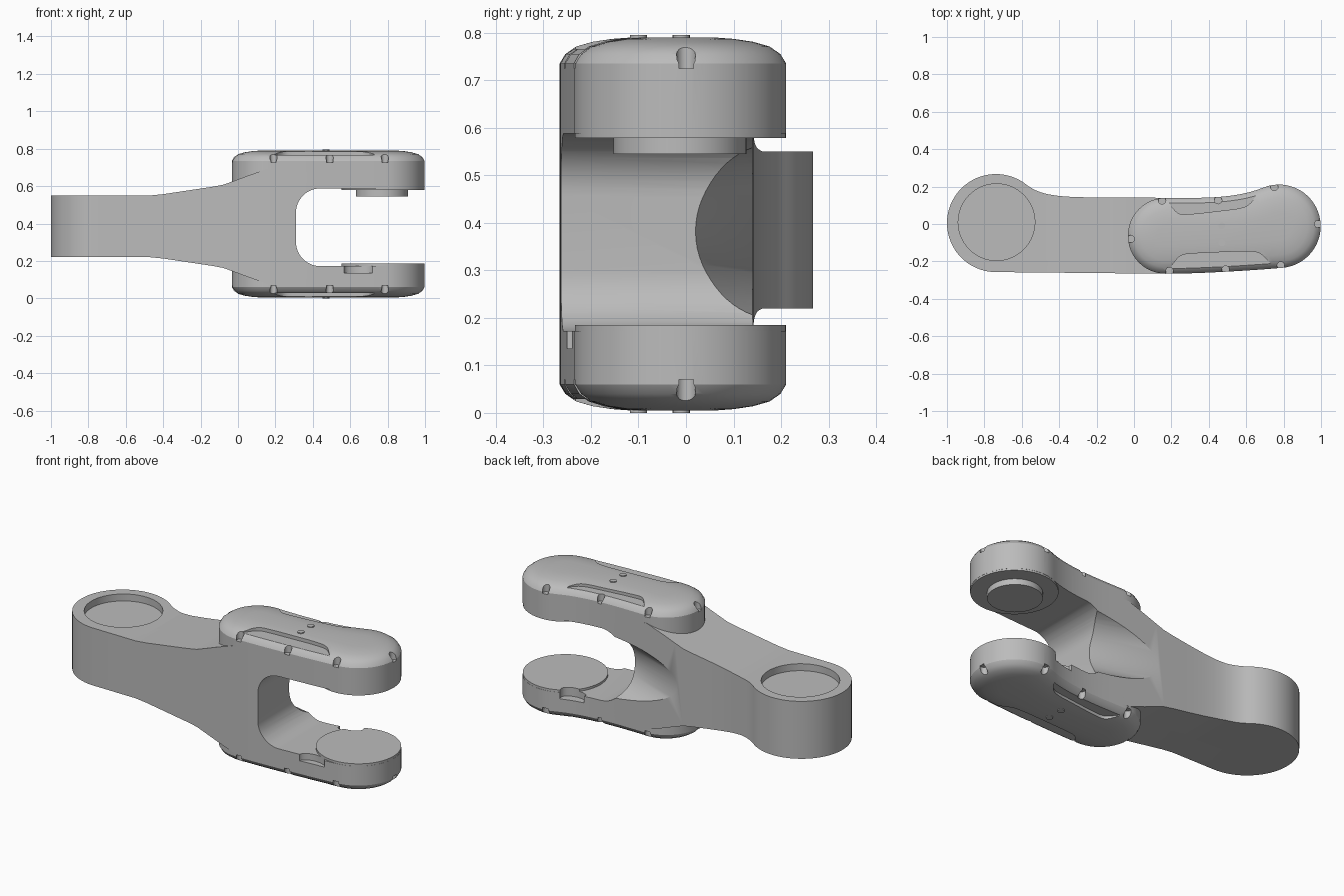
import bpy, bmesh, math
from mathutils import Vector, Matrix
from mathutils.geometry import interpolate_bezier

cube = bpy.data.objects.get("Cube")
if cube:
    bpy.data.objects.remove(cube, do_unlink=True)

grey = bpy.data.materials.new("plain_grey")
grey.use_nodes = True
grey.diffuse_color = (0.5, 0.5, 0.5, 1)
grey.node_tree.nodes["Principled BSDF"].inputs["Base Color"].default_value = (0.5, 0.5, 0.5, 1)


def loft(name, rings):
    """Skin a stack of equal-length closed rings and cap both ends."""
    bm = bmesh.new()
    loops = [[bm.verts.new(p) for p in ring] for ring in rings]
    n = len(loops[0])
    for a, b in zip(loops, loops[1:]):
        for i in range(n):
            j = (i + 1) % n
            bm.faces.new((a[i], a[j], b[j], b[i]))
    bm.faces.new(loops[0][::-1])
    bm.faces.new(loops[-1])
    bmesh.ops.recalc_face_normals(bm, faces=bm.faces)
    mesh = bpy.data.meshes.new(name)
    bm.to_mesh(mesh)
    bm.free()
    mesh.materials.append(grey)
    obj = bpy.data.objects.new(name, mesh)
    bpy.context.collection.objects.link(obj)
    return obj


def prism(name, pts, lo, hi):
    return loft(name, [[(p[0], p[1], z) for p in pts] for z in (lo, hi)])


def side_prism(name, pts, half=0.6):
    return loft(name, [[(p[0], y, p[1]) for p in pts] for y in (-half, half)])


def arc(center, r, start, end, n=24):
    angles = [math.radians(start + (end - start) * i / n) for i in range(n + 1)]
    return [Vector((center[0] + r * math.cos(a), center[1] + r * math.sin(a))) for a in angles]


def disc(name, center, r, lo, hi, n=64, squash=1):
    pts = [(p.x, center[1] + (p.y - center[1]) * squash) for p in arc(center, r, 0, 360, n)[:-1]]
    return prism(name, pts, lo, hi)


def bezier(a, ha, hb, b, n=24):
    return [Vector(p[:2]) for p in interpolate_bezier(*[Vector((*p, 0)) for p in (a, ha, hb, b)], n)]


def boolean(obj, cutters, operation='DIFFERENCE'):
    for cutter in cutters:
        mod = obj.modifiers.new("cut", 'BOOLEAN')
        mod.operation, mod.object, mod.solver = operation, cutter, 'EXACT'
        bpy.context.view_layer.objects.active = obj
        bpy.ops.object.modifier_apply(modifier=mod.name)
        bpy.data.objects.remove(cutter, do_unlink=True)


def flip(obj):
    """Mirror a part from the upper side of the fork to the lower side."""
    obj.data.transform(Matrix.Translation((0, 0, 0.795)) @ Matrix.Scale(-1, 4, (0, 0, 1)))
    obj.data.flip_normals()


# Plan outline of a prong: two round ends joined by soft sides
LEFT, RIGHT = (0.17, -0.063), (0.775, -0.012)


def prong_parts(d=0):
    left = arc(LEFT, 0.203 - d, 90, 270)
    right = arc(RIGHT, 0.223 - d, -85, 112, 30)
    s, e = math.radians(-85), math.radians(112)
    reach = 0.17
    h_low = right[0] + Vector((math.sin(s), -math.cos(s))) * reach
    h_up = right[-1] + Vector((-math.sin(e), math.cos(e))) * reach
    low = bezier(left[-1], left[-1] + Vector((reach, 0)), h_low, right[0])
    up = bezier(right[-1], h_up, left[0] + Vector((reach, 0)), left[0])
    return left, low, right, up


def prong_outline(d=0):
    left, low, right, up = prong_parts(d)
    return left + low[1:-1] + right + up[1:-1]


# Central body with the eye end, shaped in plan and then in side profile
_, low, _, up = prong_parts()
EYE = (-0.738, 0.005)
eye_arc = arc(EYE, 0.262, 52, 270, 48)
neck = bezier((-0.15, 0.142), (-0.4, 0.142), eye_arc[0] + Vector((0.079, -0.062)), eye_arc[0])
plan = eye_arc + [p for p in low if p.x < 0.56] + [p for p in up if p.x < 0.56] + neck[:-1]
body = prism("body", plan, 0, 0.8)
top_line = [(-1.2, 0.55), (-0.47, 0.55), (-0.4, 0.557), (-0.14, 0.596), (-0.08, 0.607),
            (-0.03, 0.625), (0.05, 0.655), (0.15, 0.69), (0.7, 0.69)]
bottom_line = [(x, 0.77 - z) for x, z in reversed(top_line)]
boolean(body, [side_prism("profile", top_line + bottom_line)], 'INTERSECT')

# Fork throat with round corners, and the rounded relief at its back
z_low, z_high, r = 0.172, 0.588, 0.13
slot = arc((0.31 + r, z_high - r), r, 90, 180, 12) + arc((0.31 + r, z_low + r), r, 180, 270, 12)
throat = side_prism("throat", slot + [Vector((1.3, z_low)), Vector((1.3, z_high))])
relief = disc("relief", (0, 0), 0.185, -0.85, 0.85)
axis = Vector((-0.946, 0.324, 0))
relief.data.transform(Matrix.Translation((0.37, 0.195, 0.382)) @ axis.to_track_quat('Z', 'Y').to_matrix().to_4x4())
eye_pocket = disc("eye_pocket", (-0.735, 0.01), 0.205, 0.51, 0.7)
boolean(body, [throat, relief, eye_pocket])

# Crowned prongs with edge panels and screw notches
CROWN = [(0, 0.735), (0.012, 0.755), (0.035, 0.771), (0.07, 0.781), (0.11, 0.787), (0.15, 0.79)]
NOTCHES = [(0.15, 0.126), (0.45, 0.128), (0.75, 0.198), (0.985, 0), (0.19, -0.252),
           (0.49, -0.244), (0.785, -0.222), (-0.018, -0.08)]
back_panel = bezier((0.15, 0.16), (0.25, 0.03), (0.22, 0.05), (0.34, 0.056), 12) + \
    bezier((0.5, 0.075), (0.64, 0.09), (0.61, 0.1), (0.7, 0.22), 12)
front_panel = bezier((0.16, -0.28), (0.26, -0.15), (0.22, -0.165), (0.36, -0.155), 12) + \
    bezier((0.55, -0.147), (0.7, -0.145), (0.66, -0.145), (0.78, -0.26), 12)


def make_prong(side, inner, lower):
    rings = [[(p.x, p.y, z) for p in prong_outline(d)] for d, z in [(0, inner)] + CROWN]
    prong = loft(side + "_prong", rings)
    cutters = [prism("panel", pts, 0.766, 0.9) for pts in (back_panel, front_panel)]
    cutters += [disc("notch", c, 0.02, 0.725, 0.9, 16) for c in NOTCHES]
    boolean(prong, cutters)
    screws = [disc(f"{side}_screw_{i}", (0.47, y), 0.018, 0.78, 0.795, 20) for i, y in enumerate((-0.01, -0.1))]
    if lower:
        for part in [prong] + screws:
            flip(part)
    return [prong] + screws


upper = make_prong("upper", z_high, False)
lower = make_prong("lower", 0.795 - z_low, True)

# Half-moon reliefs on both edges of the lower prong
boolean(lower[0], [disc("half_moon", c, 0.078, 0.135, 0.3, 40, 0.6) for c in ((0.645, -0.255), (0.6, 0.165))])

# Bearing pads and the pivot boss facing into the fork
pads = [disc("upper_pad", RIGHT, 0.222, 0.578, 0.6),
        disc("lower_pad", RIGHT, 0.222, 0.16, 0.185),
        disc("pivot_boss", (0.77, -0.013), 0.14, 0.545, 0.6)]
boolean(pads[1], [disc("half_moon", (0.645, -0.255), 0.078, 0.135, 0.3, 40, 0.6),
                  disc("half_moon", (0.6, 0.165), 0.078, 0.135, 0.3, 40, 0.6)])

# Smooth shading with crisp edges
bpy.ops.object.select_all(action='DESELECT')
for part in [body] + upper + lower + pads:
    part.select_set(True)
    bpy.context.view_layer.objects.active = part
bpy.ops.object.shade_smooth_by_angle(angle=math.radians(30))
